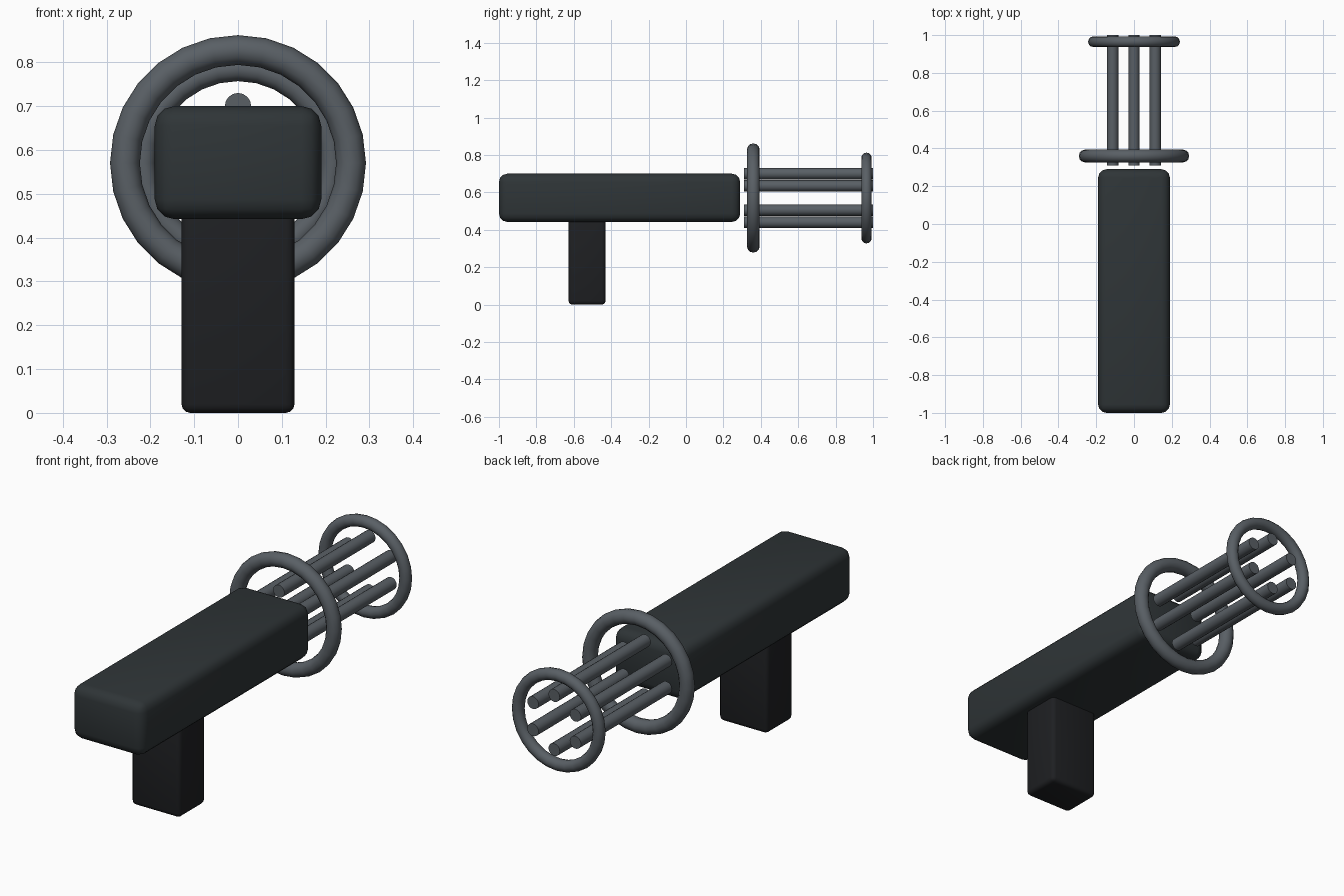
import bpy
from math import pi, sin, cos, radians

if "Cube" in bpy.data.objects:
    bpy.data.objects.remove(bpy.data.objects["Cube"])


def material(name, rgb):
    m = bpy.data.materials.new(name)
    m.diffuse_color = (*rgb, 1)
    m.use_nodes = True
    m.node_tree.nodes["Principled BSDF"].inputs["Base Color"].default_value = m.diffuse_color
    return m


BODY = material("dark_body", (0.028, 0.035, 0.038))
GRIP = material("black_grip", (0.013, 0.014, 0.016))
METAL = material("gun_metal", (0.10, 0.115, 0.13))
AXIS_Z = 0.57  # height of the barrel axis


def finish(name, mat):
    o = bpy.context.object
    o.name = name
    o.data.materials.append(mat)
    bpy.ops.object.shade_smooth_by_angle(angle=radians(40))
    return o


def box(name, lo, hi, bevel, mat):
    bpy.ops.mesh.primitive_cube_add(size=1, location=[(a + b) / 2 for a, b in zip(lo, hi)])
    o = bpy.context.object
    o.scale = [b - a for a, b in zip(lo, hi)]
    bpy.ops.object.transform_apply(location=False, rotation=False, scale=True)
    mod = o.modifiers.new("rounded_edges", "BEVEL")
    mod.width = bevel
    mod.segments = 3
    bpy.ops.object.modifier_apply(modifier=mod.name)
    return finish(name, mat)


def ring(name, y, major, minor):
    bpy.ops.mesh.primitive_torus_add(location=(0, y, AXIS_Z), rotation=(pi / 2, 0, 0),
                                     major_radius=major, minor_radius=minor,
                                     major_segments=28, minor_segments=12)
    return finish(name, METAL)


# Receiver body and handle
box("receiver_body", (-0.19, -1.0, 0.442), (0.19, 0.29, 0.70), 0.045, BODY)
box("handle", (-0.129, -0.628, 0.0), (0.129, -0.43, 0.46), 0.02, GRIP)

# Rings around the barrel cluster
ring("rear_ring", 0.36, 0.258, 0.034)
ring("muzzle_ring", 0.965, 0.215, 0.028)

# Six barrels in a circle
for i in range(6):
    a = pi / 2 + i * pi / 3
    bpy.ops.mesh.primitive_cylinder_add(vertices=16, radius=0.03, depth=0.69,
                                        location=(0.13 * cos(a), 0.655, AXIS_Z + 0.13 * sin(a)),
                                        rotation=(pi / 2, 0, 0))
    finish(f"barrel_{i + 1}", METAL)
